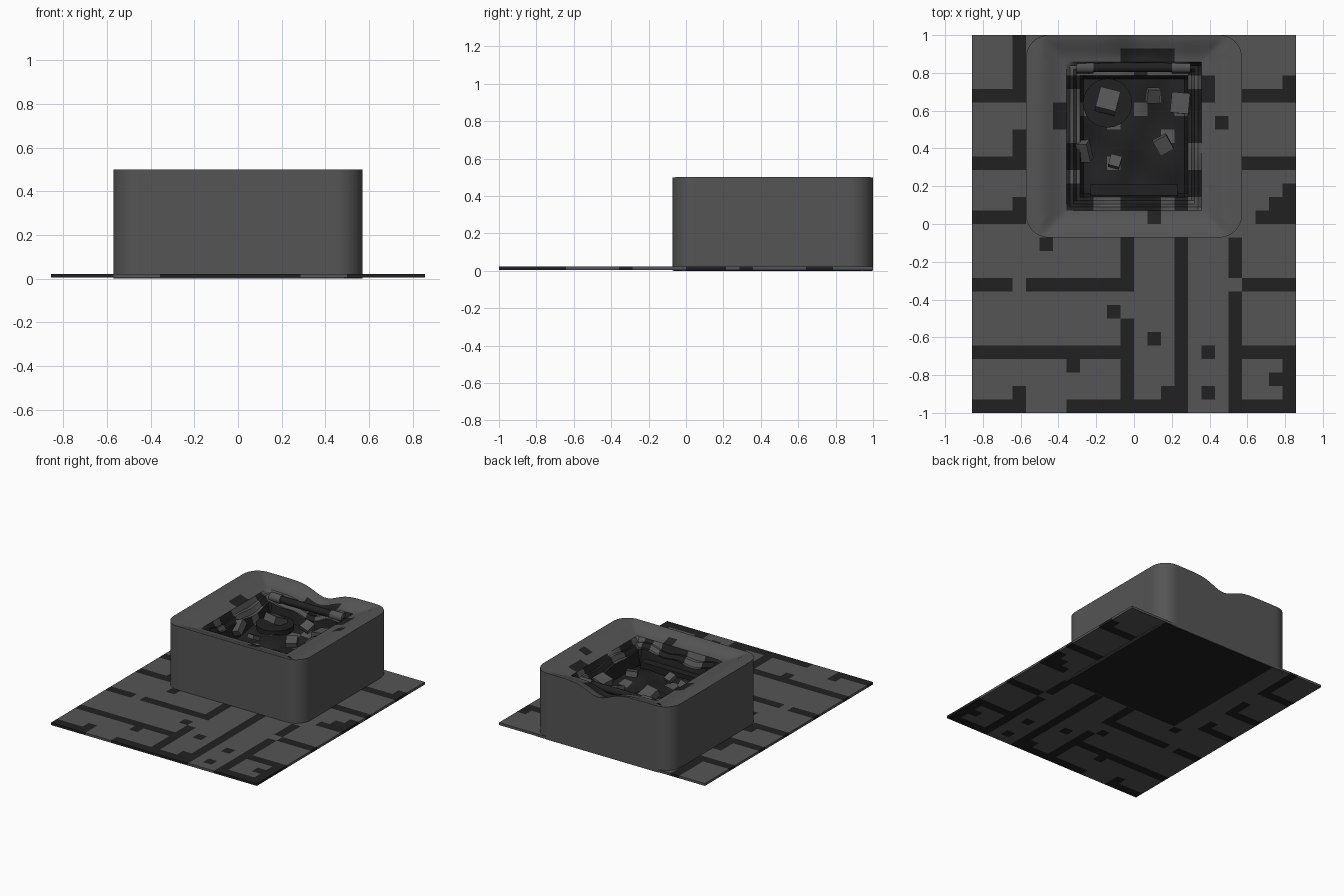
import bpy, bmesh, math, random
from mathutils import Matrix, Euler

if "Cube" in bpy.data.objects:
    bpy.data.objects.remove(bpy.data.objects["Cube"], do_unlink=True)

random.seed(4)
CELL = 1 / 14           # side of one paving tile
COLS, ROWS = 24, 28


def material(name, value):
    mat = bpy.data.materials.new(name)
    mat.use_nodes = True
    colour = (value, value, value, 1)
    mat.diffuse_color = colour
    shader = mat.node_tree.nodes["Principled BSDF"]
    shader.inputs["Base Color"].default_value = colour
    shader.inputs["Roughness"].default_value = 1
    return mat


STONE = material("stone grey", 0.09)
DARK = material("dark joint", 0.015)


def finish(name, bm, mats, smooth=False):
    mesh = bpy.data.meshes.new(name)
    bm.normal_update()
    bm.to_mesh(mesh)
    bm.free()
    obj = bpy.data.objects.new(name, mesh)
    bpy.context.collection.objects.link(obj)
    for mat in mats:
        mesh.materials.append(mat)
    if smooth:
        bpy.ops.object.select_all(action="DESELECT")
        obj.select_set(True)
        bpy.context.view_layer.objects.active = obj
        bpy.ops.object.shade_smooth_by_angle(angle=math.radians(35))
    return obj


def box(name, centre, size, mat, turn=(0, 0, 0)):
    bm = bmesh.new()
    bmesh.ops.create_cube(bm, size=1)
    place = Matrix.LocRotScale(centre, Euler(turn), size)
    bmesh.ops.transform(bm, matrix=place, verts=bm.verts)
    return finish(name, bm, [mat])


def cell_of(point):
    return (math.floor(point.x / CELL + COLS / 2), math.floor(point.y / CELL + ROWS / 2))


# Joints of the paving: rows as (row, first, last), columns as (column, first, last)
courses = [(0, 0, 3), (0, 7, 15), (0, 19, 23), (4, 0, 11), (4, 19, 23), (9, 0, 2), (9, 4, 11),
           (9, 20, 23), (14, 0, 3), (14, 21, 23), (18, 0, 3), (18, 20, 23), (23, 0, 3), (23, 20, 23)]
uprights = [(3, 0, 1), (11, 1, 6), (15, 0, 12), (19, 0, 8), (11, 9, 12), (19, 10, 12), (3, 14, 15),
            (3, 18, 20), (3, 24, 27), (23, 1, 3), (23, 14, 16), (23, 24, 24)]
chips = [(7, 3), (14, 1), (17, 1), (17, 4), (13, 5), (10, 7), (5, 12), (22, 2), (22, 15)]
joints = set(chips)
for row, first, last in courses:
    joints |= {(col, row) for col in range(first, last + 1)}
for col, first, last in uprights:
    joints |= {(col, row) for row in range(first, last + 1)}

# Paved ground slab
bm = bmesh.new()
bmesh.ops.create_grid(bm, x_segments=COLS, y_segments=ROWS, size=1)
for v in bm.verts:
    v.co.x *= COLS / ROWS
    v.co.z = 0.022
for f in bm.faces:
    f.material_index = int(cell_of(f.calc_center_median()) in joints)
ground = finish("paved_ground", bm, [STONE, DARK])
solid = ground.modifiers.new("thickness", "SOLIDIFY")
solid.thickness = 0.018
solid.offset = -1

# Pit block: footprint and the height of its sunken top
HALF_X, HALF_Y, MID_Y = 8 * CELL, 7.5 * CELL, 6.5 * CELL
RADIUS = 0.12
PIT_X, PIT_Y = 5 * CELL, 5.5 * CELL


def inset(x, y):
    """Distance inside the pit edge; negative outside."""
    return min(PIT_X - abs(x), PIT_Y - abs(y - MID_Y))


def height(x, y):
    depth = inset(x, y)
    notch = 0.065 * math.exp(-((x - 0.03) / 0.13) ** 2) * max(0, min(1, (y - 0.7) / 0.2))
    sag = max(0, min(1, 1 + depth / 0.15))
    z = 0.5 - notch - 0.045 * sag * sag * (3 - 2 * sag)
    ripple = math.sin(17 * x + 5 * y) * math.cos(13 * y - 6 * x)
    if depth > 0.01:
        z -= 0.035 + 0.02 * ripple
    if depth > 0.04:
        z -= 0.03
    if depth > CELL + 0.005:
        z = 0.3 + 0.02 * ripple
    return z


def round_corner(x, y):
    u = (abs(x) - HALF_X + RADIUS) / RADIUS
    v = (abs(y - MID_Y) - HALF_Y + RADIUS) / RADIUS
    if u <= 0 or v <= 0:
        return x, y
    k = max(u, v) / math.hypot(u, v)
    return (math.copysign(HALF_X - RADIUS + u * k * RADIUS, x),
            MID_Y + math.copysign(HALF_Y - RADIUS + v * k * RADIUS, y - MID_Y))


rim_stains = {(6, 21), (6, 22), (11, 26), (12, 26), (13, 26), (14, 25), (14, 26),
              (18, 21), (17, 23), (17, 24), (13, 14)}
pale_floor = {(10, 21), (13, 23), (8, 22), (12, 22), (15, 22), (10, 18), (14, 20), (16, 21)}
ledge_stains = {(c, r) for c in range(7, 17) for r in range(15, 26) if random.random() < 0.35}

bm = bmesh.new()
bmesh.ops.create_grid(bm, x_segments=64, y_segments=60, size=1)
for v in bm.verts:
    v.co.x *= HALF_X
    v.co.y = v.co.y * HALF_Y + MID_Y
for f in bm.faces:
    centre = f.calc_center_median()
    cell, depth = cell_of(centre), inset(centre.x, centre.y)
    if depth < 0:
        stained = cell in rim_stains
    elif depth < CELL:
        stained = cell in ledge_stains
    else:
        stained = cell not in pale_floor
    f.material_index = int(stained)
for v in bm.verts:
    z = height(v.co.x, v.co.y)
    v.co.x, v.co.y = round_corner(v.co.x, v.co.y)
    v.co.z = z
border = [e for e in bm.edges if e.is_boundary]
skirt = bmesh.ops.extrude_edge_only(bm, edges=border)["geom"]
for item in skirt:
    if isinstance(item, bmesh.types.BMVert):
        item.co.z = 0.001
    elif isinstance(item, bmesh.types.BMFace):
        item.material_index = 0
base = bmesh.ops.contextual_create(bm, geom=[e for e in bm.edges if e.is_boundary])["faces"]
for f in base:
    f.material_index = 0
bmesh.ops.recalc_face_normals(bm, faces=bm.faces)
finish("pit_block", bm, [STONE, DARK], smooth=True)

# Dark panel under the block
box("underside_panel", (0.065, MID_Y, 0.002), (0.97, 2 * HALF_Y - 0.01, 0.004), DARK)

# Pipe lying along the back ledge, with pale end sleeves
for name, x, length, radius, mat in [("pipe", 0, 0.56, 0.026, DARK),
                                     ("pipe_sleeve_right", -0.26, 0.09, 0.032, STONE),
                                     ("pipe_sleeve_left", 0.25, 0.1, 0.032, STONE)]:
    bm = bmesh.new()
    bmesh.ops.create_cone(bm, cap_ends=True, segments=16, radius1=radius, radius2=radius, depth=length)
    place = Matrix.Translation((x, 0.83, 0.42)) @ Matrix.Rotation(math.pi / 2, 4, "Y")
    bmesh.ops.transform(bm, matrix=place, verts=bm.verts)
    finish(name, bm, [mat], smooth=True)

# Round cover and flat bar on the pit floor
bm = bmesh.new()
bmesh.ops.create_cone(bm, cap_ends=True, segments=24, radius1=0.13, radius2=0.13, depth=0.05)
bmesh.ops.translate(bm, verts=bm.verts, vec=(-0.14, 0.64, 0.31))
finish("round_cover", bm, [DARK], smooth=True)
box("floor_bar", (0, 0.18, 0.32), (0.46, 0.06, 0.05), DARK)

# Broken stone chunks, tilted at random
chunks = [(-0.14, 0.65, 0.11), (-0.28, 0.385, 0.1), (0.155, 0.42, 0.08), (0.25, 0.64, 0.1),
          (-0.1, 0.33, 0.06), (0.1, 0.68, 0.07)]
for i, (x, y, size) in enumerate(chunks):
    turn = [random.uniform(-0.5, 0.5) for axis in "xyz"]
    box(f"stone_chunk_{i + 1}", (x, y, 0.36), (size, size * 1.1, size * 0.5), STONE, turn)
